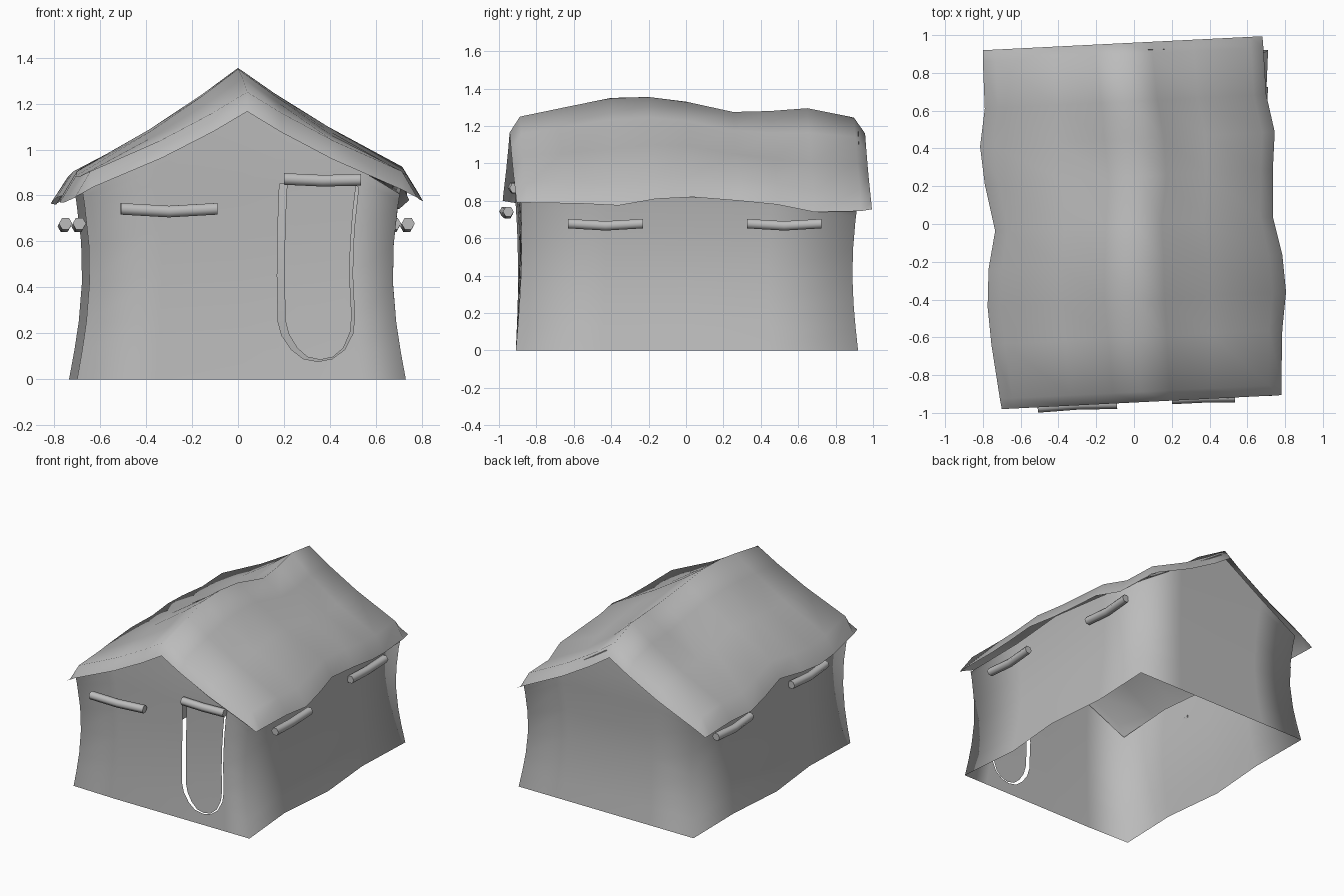
import bpy
import bmesh
import math
from mathutils import Vector

cube = bpy.data.objects.get("Cube")
if cube:
    bpy.data.objects.remove(cube, do_unlink=True)

# One canvas colour for the whole tent
canvas = bpy.data.materials.new("canvas_grey")
canvas.use_nodes = True
grey = (0.5, 0.5, 0.5, 1)
canvas.diffuse_color = grey
canvas.node_tree.nodes["Principled BSDF"].inputs["Base Color"].default_value = grey


def make_object(name, verts, faces):
    mesh = bpy.data.meshes.new(name)
    mesh.from_pydata(verts, [], faces)
    mesh.materials.append(canvas)
    obj = bpy.data.objects.new(name, mesh)
    bpy.context.collection.objects.link(obj)
    return obj


def make_sheet(name, columns, closed=False, skip=lambda i, j: False):
    """Smooth sheet of cloth lofted through columns of points."""
    rows = len(columns[0])
    count = len(columns)
    faces = []
    for i in range(count if closed else count - 1):
        n = (i + 1) % count
        for j in range(rows - 1):
            if not skip(i, j):
                faces.append((i * rows + j, n * rows + j,
                              n * rows + j + 1, i * rows + j + 1))
    obj = make_object(name, [p for col in columns for p in col], faces)
    # Remove points left loose inside an opening
    bm = bmesh.new()
    bm.from_mesh(obj.data)
    loose = [v for v in bm.verts if not v.link_faces]
    bmesh.ops.delete(bm, geom=loose, context="VERTS")
    bm.to_mesh(obj.data)
    bm.free()
    obj.data.shade_smooth()


def warp(x, y, z):
    """Pull the cloth inward at half height and skew it slightly."""
    pinch = math.sin(math.pi * min(z / 0.95, 1))
    y_pinch = 0.045 if y > 0 else 0.02
    return (x * (1 - 0.078 * pinch), y * (1 - y_pinch * pinch) + 0.035 * x * z, z)


def spread(a, b, steps):
    return [a + (b - a) * k / steps for k in range(steps + 1)]


def gable(x):
    return 1.19 - 0.54 * abs(x - 0.02)


# Walls: one ring of columns, with a rounded doorway left open in the front
SILL, LINTEL = 0.25, 0.85
FRONT, BACK = -0.91, 0.92
door = [(0.185, 0.25), (0.2, 0.19), (0.24, 0.13), (0.29, 0.09), (0.355, 0.078),
        (0.42, 0.09), (0.48, 0.13), (0.525, 0.2), (0.54, 0.27)]
ring = [(-0.7, FRONT + 0.01, 0.82, SILL), (-0.36, FRONT, 0.975, SILL),
        (0.02, FRONT, gable(0.02), SILL)]
first = len(ring)
last = first + len(door) - 1
ring += [(x, FRONT, gable(x), low) for x, low in door]
ring += [(0.73, FRONT, gable(0.73), SILL)]
for x, y, top in ((0.69, -0.45, 0.84), (0.73, 0, 0.84), (0.69, 0.45, 0.82),
                  (0.71, BACK, 0.745), (0.36, BACK, 0.95), (0, BACK, 1.19),
                  (-0.36, BACK, 0.98), (-0.705, BACK, 0.82),
                  (-0.7, 0.45, 0.84), (-0.735, 0, 0.84), (-0.685, -0.45, 0.84)):
    ring.append((x, y, top, SILL))

columns = []
for x, y, top, low in ring:
    high = min(LINTEL, top * 0.92)
    heights = spread(0, low, 2) + spread(low, high, 3)[1:] + spread(high, top, 2)[1:]
    columns.append([warp(x, y, z) for z in heights])
make_sheet("tent_walls", columns, closed=True,
           skip=lambda i, j: first <= i < last and 2 <= j < 5)

# Door flap, a little smaller than its opening
flap = []
for x, low in door:
    fx = 0.375 + (x - 0.365) * 0.87
    flap.append([warp(fx, FRONT, z) for z in spread(low + 0.007, 0.88, 4)])
make_sheet("door_flap", flap)

# Roof: left eave, ridge and right eave along the length
roof_rows = [
    (-0.945, -0.70, 0.80, 0.04, 1.165, 0.78, 0.79),
    (-0.89, -0.71, 0.79, 0.04, 1.25, 0.78, 0.79),
    (-0.6, -0.755, 0.77, 0.02, 1.31, 0.785, 0.785),
    (-0.4, -0.775, 0.77, 0, 1.35, 0.805, 0.775),
    (-0.2, -0.77, 0.79, 0, 1.355, 0.785, 0.81),
    (0, -0.735, 0.81, 0, 1.33, 0.735, 0.82),
    (0.25, -0.79, 0.79, 0.03, 1.275, 0.735, 0.8),
    (0.45, -0.815, 0.765, 0.01, 1.28, 0.745, 0.78),
    (0.65, -0.79, 0.76, -0.02, 1.295, 0.7, 0.74),
    (0.9, -0.8, 0.76, -0.05, 1.245, 0.685, 0.745),
    (0.96, -0.8, 0.76, -0.05, 1.16, 0.68, 0.755),
]


def slope(y, eave_x, eave_z, ridge_x, ridge_z, lift, sag):
    """Points from the drooping eave up to just below the ridge."""
    eave = Vector((eave_x, y, eave_z))
    ridge = Vector((ridge_x, y, ridge_z))
    shoulder = Vector((ridge_x + (eave_x - ridge_x) * 0.91, y, eave_z + lift))
    drop = Vector((0, 0, sag))
    return [eave, shoulder, shoulder.lerp(ridge, 0.45) - drop,
            shoulder.lerp(ridge, 0.78) - drop * 0.75]


roof = []
for k, (y, lx, lz, rx, rz, ex, ez) in enumerate(roof_rows):
    lift = 0.035 if k in (0, len(roof_rows) - 1) else 0.115
    dip = 0.03 * math.exp(-((y - 0.55) / 0.25) ** 2)
    left = slope(y, lx, lz, rx, rz, lift, 0.02 + dip / 2)
    right = slope(y, ex, ez, rx, rz, lift, 0.02 + dip)
    line = left + [Vector((rx, y, rz))] + right[::-1]
    # Skewed ends; reversed so the faces look upward
    roof.append([(p.x, p.y + 0.05 * p.x, p.z) for p in reversed(line)])
make_sheet("tent_roof", roof)


# Rolled-up cloth covers: sagging six-sided tubes with flat ends
def make_roll(name, start, end, sag=0.012, radius=0.029, sides=6):
    a, b = Vector(start), Vector(end)
    side = (b - a).cross(Vector((0, 0, 1))).normalized()
    middle = (a + b) / 2 - Vector((0, 0, sag)) - side * sag * 0.5
    verts = []
    for centre in (a, middle, b):
        for s in range(sides):
            angle = math.tau * s / sides
            verts.append(centre + side * radius * math.cos(angle)
                         + Vector((0, 0, radius * math.sin(angle))))
    faces = [tuple(range(sides)), tuple(reversed(range(2 * sides, 3 * sides)))]
    for r in (0, sides):
        for s in range(sides):
            n = (s + 1) % sides
            faces.append((r + s, r + sides + s, r + sides + n, r + n))
    obj = make_object(name, verts, faces)
    bpy.ops.object.select_all(action="DESELECT")
    obj.select_set(True)
    bpy.context.view_layer.objects.active = obj
    bpy.ops.object.shade_smooth_by_angle(angle=math.radians(65))


make_roll("front_window_roll", (-0.51, -0.97, 0.742), (-0.09, -0.95, 0.742))
make_roll("door_roll", (0.2, -0.925, 0.872), (0.535, -0.915, 0.868), sag=0.006)
for label, y0, xs in (("front", -0.63, (0.74, -0.69)), ("back", 0.325, (0.68, -0.75))):
    for side_name, x in zip(("right", "left"), xs):
        make_roll(f"{label}_{side_name}_side_roll",
                  (x, y0, 0.678), (x, y0 + 0.4, 0.678))
